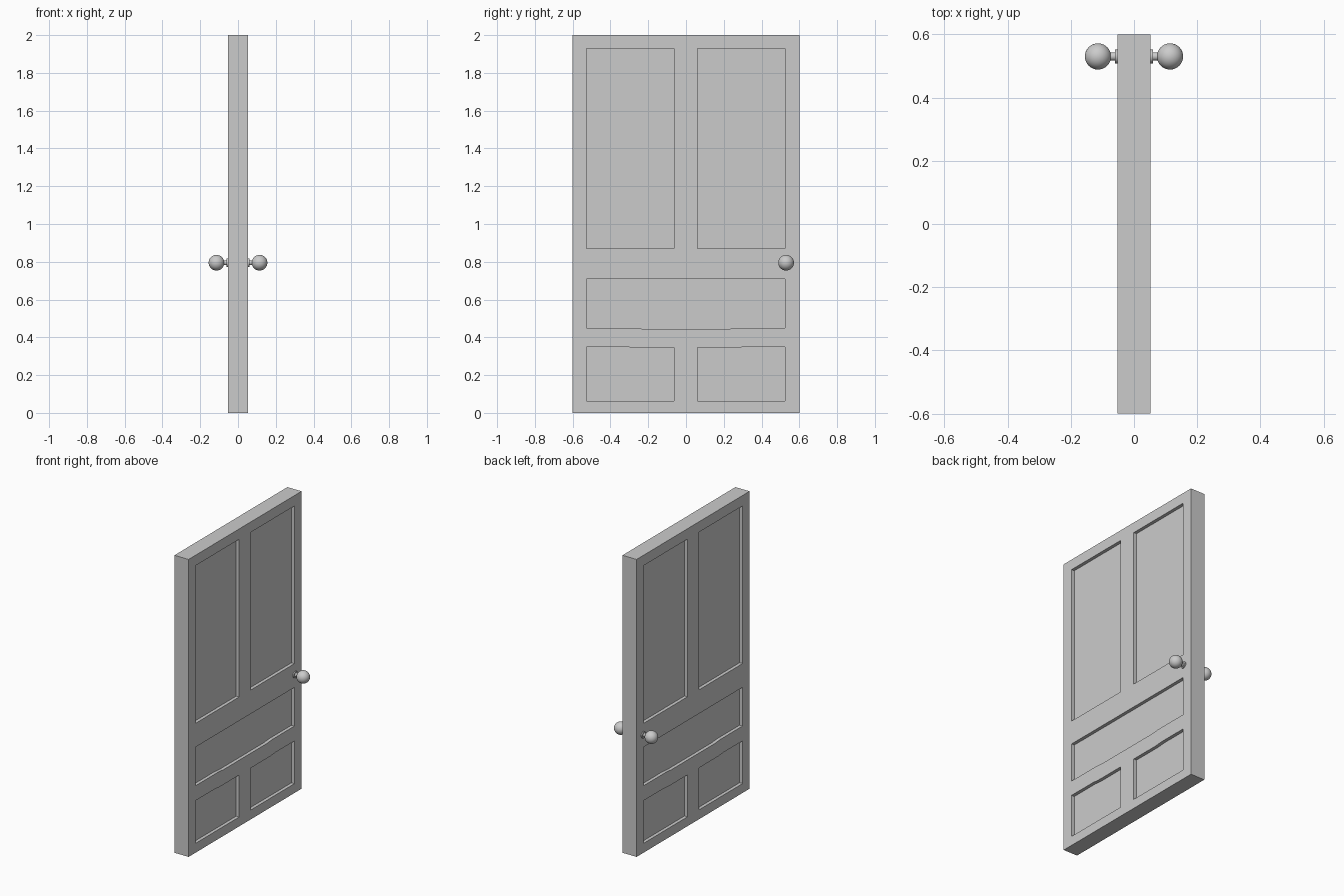
import bpy, bmesh, math

if "Cube" in bpy.data.objects:
    bpy.data.objects.remove(bpy.data.objects["Cube"])

T = 0.0525      # half thickness of the door
DEPTH = 0.022   # panel recess depth

def mesh_object(name, bm):
    bmesh.ops.recalc_face_normals(bm, faces=bm.faces)
    me = bpy.data.meshes.new(name)
    bm.to_mesh(me)
    bm.free()
    ob = bpy.data.objects.new(name, me)
    bpy.context.collection.objects.link(ob)
    return ob

def prism(bm, outline, x0, x1):
    a = [bm.verts.new((x0, y, z)) for y, z in outline]
    b = [bm.verts.new((x1, y, z)) for y, z in outline]
    n = len(a)
    bm.faces.new(a)
    bm.faces.new(b[::-1])
    for i in range(n):
        bm.faces.new((a[i], b[i], b[(i + 1) % n], a[(i + 1) % n]))

# Door slab
bm = bmesh.new()
prism(bm, [(-0.6, 0), (0.6, 0), (0.6, 2), (-0.6, 2)], -T, T)
door = mesh_object("door_slab", bm)

# Panel outlines (y, z): two tall, one wide, two small
upper = [(0.06, 0.87), (0.524, 0.87), (0.524, 1.93), (0.06, 1.93)]
lower = [(0.06, 0.063), (0.524, 0.063), (0.524, 0.35), (0.32, 0.35),
         (0.27, 0.345), (0.06, 0.345)]
middle = [(-0.526, 0.45), (-0.29, 0.45), (-0.23, 0.445), (0.23, 0.445),
          (0.29, 0.45), (0.524, 0.45), (0.524, 0.71), (-0.526, 0.71)]
mirror = lambda o: [(-y - 0.003, z) for y, z in o][::-1]

# Recess the panels on both faces
bm = bmesh.new()
for s in (-1, 1):
    for outline in (upper, mirror(upper), middle, lower, mirror(lower)):
        prism(bm, outline, s * (T - DEPTH), s * (T + 0.05))
cutter = mesh_object("panel_cutter", bm)
cutter.hide_render = True
mod = door.modifiers.new("panels", 'BOOLEAN')
mod.operation = 'DIFFERENCE'
mod.solver = 'EXACT'
mod.object = cutter
bpy.context.view_layer.objects.active = door
door.select_set(True)
bpy.ops.object.modifier_apply(modifier=mod.name)
bpy.data.objects.remove(cutter)

def smooth(name):
    ob = bpy.context.object
    ob.name = name
    bpy.ops.object.shade_smooth_by_angle(angle=math.radians(35))

# Knobs on both sides: rosette, neck and ball
Y, Z = 0.53, 0.795
for s, side in ((-1, "back"), (1, "front")):
    rot = (0, math.pi / 2, 0)
    for name, r, x0, x1 in (("rosette", 0.022, 0.05, 0.06), ("neck", 0.013, 0.055, 0.085)):
        bpy.ops.mesh.primitive_cylinder_add(vertices=32, radius=r, depth=x1 - x0,
            location=(s * (x0 + x1) / 2, Y, Z), rotation=rot)
        smooth(f"knob_{name}_{side}")
    bpy.ops.mesh.primitive_uv_sphere_add(segments=32, ring_count=16, radius=0.0415,
        location=(s * 0.114, Y, Z), rotation=rot)
    smooth(f"knob_ball_{side}")
